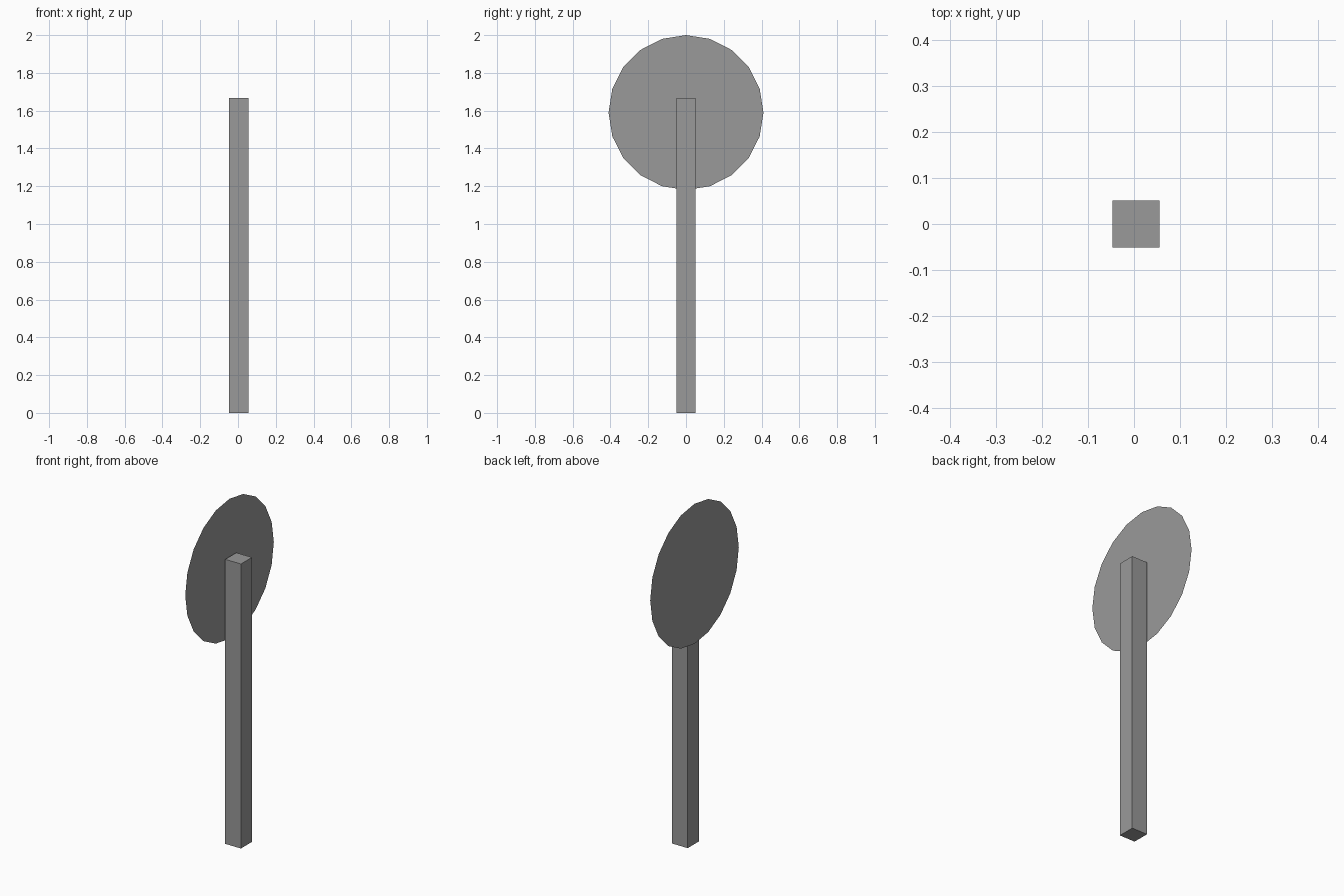
import bpy
from math import radians

if "Cube" in bpy.data.objects:
    bpy.data.objects.remove(bpy.data.objects["Cube"])

# Dark grey shared by both parts
grey = bpy.data.materials.new("dark_grey")
grey.diffuse_color = (0.32, 0.32, 0.32, 1)
grey.use_nodes = True
grey.node_tree.nodes["Principled BSDF"].inputs["Base Color"].default_value = grey.diffuse_color

# Square post, shifted slightly so that post and disc together are centred
W, H = 0.102, 1.667
bpy.ops.mesh.primitive_cube_add(size=1, location=(0.004, 0, H / 2))
post = bpy.context.object
post.name = "post"
post.scale = (W, W, H)

# Flat 20-sided sign plate, a single sheet facing -x just off the post
R = 0.41
bpy.ops.mesh.primitive_circle_add(vertices=20, radius=R, fill_type='NGON',
                                  location=(-0.055, 0, 2 - R),
                                  rotation=(0, radians(-90), 0))
plate = bpy.context.object
plate.name = "sign_plate"

for part in (post, plate):
    part.data.materials.append(grey)

bpy.ops.object.select_all(action='SELECT')
bpy.ops.object.transform_apply(location=False, rotation=True, scale=True)
